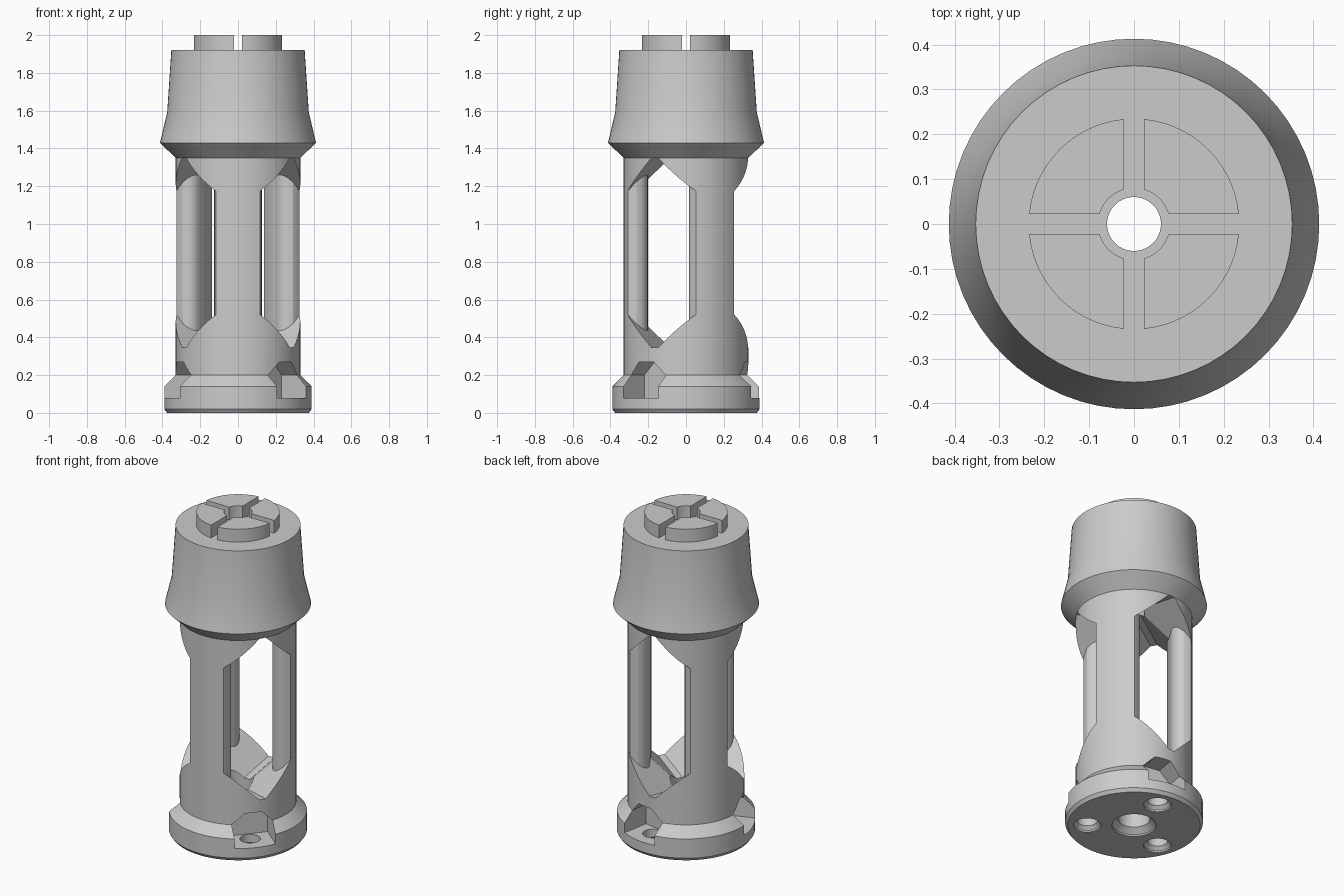
import bpy, bmesh, math
from mathutils import Matrix, Vector

SIDES = 64
THIRDS = [math.radians(a) for a in (0, 120, 240)]

if "Cube" in bpy.data.objects:
    bpy.data.objects.remove(bpy.data.objects["Cube"])

grey = bpy.data.materials.new("matte grey")
grey.use_nodes = True
COLOUR = (0.6, 0.6, 0.6, 1)
grey.diffuse_color = COLOUR
grey.node_tree.nodes["Principled BSDF"].inputs["Base Color"].default_value = COLOUR


def finish(bm, name):
    """Make the solid face outwards and link it as an object."""
    bm.normal_update()
    bmesh.ops.recalc_face_normals(bm, faces=bm.faces[:])
    if bm.calc_volume(signed=True) < 0:
        bmesh.ops.reverse_faces(bm, faces=bm.faces[:])
    mesh = bpy.data.meshes.new(name)
    bm.to_mesh(mesh)
    bm.free()
    mesh.materials.append(grey)
    obj = bpy.data.objects.new(name, mesh)
    bpy.context.collection.objects.link(obj)
    return obj


def loft(name, rings, turn=0.0):
    """Skin a stack of matching outlines, cap both ends, turn about z."""
    bm = bmesh.new()
    rows = [[bm.verts.new(p) for p in ring] for ring in rings]
    n = len(rows[0])
    for a, b in zip(rows, rows[1:]):
        for i in range(n):
            j = (i + 1) % n
            bm.faces.new((a[i], a[j], b[j], b[i]))
    bm.faces.new(rows[0][::-1])
    bm.faces.new(rows[-1])
    bmesh.ops.rotate(bm, verts=bm.verts[:], cent=Vector(), matrix=Matrix.Rotation(turn, 3, 'Z'))
    return finish(bm, name)


def lathe(name, profile, centre=(0, 0)):
    """Closed solid turned from (radius, height) points."""
    rings = []
    for r, z in profile:
        rings.append([(centre[0] + r * math.cos(math.tau * i / SIDES),
                       centre[1] + r * math.sin(math.tau * i / SIDES), z) for i in range(SIDES)])
    return loft(name, rings)


def volume(mesh):
    bm = bmesh.new()
    bm.from_mesh(mesh)
    result = bm.calc_volume()
    bm.free()
    return result


def carve(target, cutter):
    """Subtract the cutter with the first solver that gives a sound solid."""
    before = volume(target.data)
    mod = target.modifiers.new("cut", 'BOOLEAN')
    mod.operation = 'DIFFERENCE'
    mod.object = cutter
    for solver in ('MANIFOLD', 'FLOAT', 'EXACT'):
        mod.solver = solver
        bpy.context.view_layer.update()
        graph = bpy.context.evaluated_depsgraph_get()
        mesh = bpy.data.meshes.new_from_object(target.evaluated_get(graph), depsgraph=graph)
        if 0.3 * before < volume(mesh) < 0.9999 * before:
            target.data = mesh
            break
    target.modifiers.remove(mod)
    bpy.data.objects.remove(cutter)


def smooth(obj):
    bpy.ops.object.select_all(action='DESELECT')
    obj.select_set(True)
    bpy.context.view_layer.objects.active = obj
    bpy.ops.object.shade_smooth_by_angle(angle=math.radians(20))


# Turned body: flange, barrel and flared cap
body = lathe("body", [(0.375, 0), (0.39, 0.02), (0.39, 0.14), (0.33, 0.2), (0.33, 1.35),
                      (0.413, 1.43), (0.375, 1.59), (0.353, 1.92)])


# Windows with pointed ends that deepen towards the middle
def window_section(u):
    deep = 0.06 * (1 - u / 0.33)
    low, high = 0.345 - deep, 1.35 + deep
    half = [(0.02, low), (0.225, low + 0.205), (0.225, high - 0.205), (0.02, high)]
    return [(u, t, z) for t, z in half] + [(u, -t, z) for t, z in reversed(half)]


for turn in THIRDS:
    carve(body, loft("window_cutter", [window_section(-0.02), window_section(0.36)],
                     turn + math.radians(-30)))

# Flange pockets with pointed roofs, and their screw holes
pocket = [(0.12, 0.08), (0.12, 0.2), (0.05, 0.27), (-0.05, 0.27), (-0.12, 0.2), (-0.12, 0.08)]
for turn in THIRDS:
    angle = turn + math.radians(-40)
    carve(body, loft("pocket_cutter", [[(u, t, z) for t, z in pocket] for u in (0.2, 0.5)], angle))
    spot = (0.265 * math.cos(angle), 0.265 * math.sin(angle))
    carve(body, lathe("screw_cutter", [(0.078, -0.02), (0.078, 0.01), (0.058, 0.03),
                                       (0.058, 0.12)], spot))

# Bore through the whole length, wider at the base
carve(body, lathe("bore_cutter", [(0.125, -0.02), (0.125, 0.01), (0.09, 0.04), (0.09, 0.6)]))
carve(body, lathe("bore_cutter", [(0.06, 1.2), (0.06, 2.1)]))
smooth(body)

# Three posts with rounded inner edges
half = [(0.201, 0), (0.203, 0.07), (0.209, 0.088), (0.222, 0.107), (0.24, 0.12), (0.262, 0.127),
        (0.285, 0.124)]
half += [(0.329 * math.cos(a), 0.329 * math.sin(a)) for a in (0.36, 0.27, 0.18, 0.09)]
outline = half + [(0.329, 0)] + [(u, -v) for u, v in reversed(half[1:])]
for name, turn in zip(("front_post", "left_post", "right_post"), THIRDS):
    smooth(loft(name, [[(u, v, z) for u, v in outline] for z in (0.3, 1.4)],
                turn + math.radians(-90)))

# Four raised quadrant pads on the cap, parted by a cross slot
GAP, STEPS = 0.022, 14


def quarter_arc(r):
    start = math.asin(GAP / r)
    span = math.pi / 2 - 2 * start
    return [(r * math.cos(start + span * i / STEPS), r * math.sin(start + span * i / STEPS))
            for i in range(STEPS + 1)]


pad = quarter_arc(0.235) + quarter_arc(0.08)[::-1]
for i in range(4):
    smooth(loft(f"top_pad_{i + 1}", [[(x, y, z) for x, y in pad] for z in (1.9, 2.0)],
                i * math.pi / 2))
